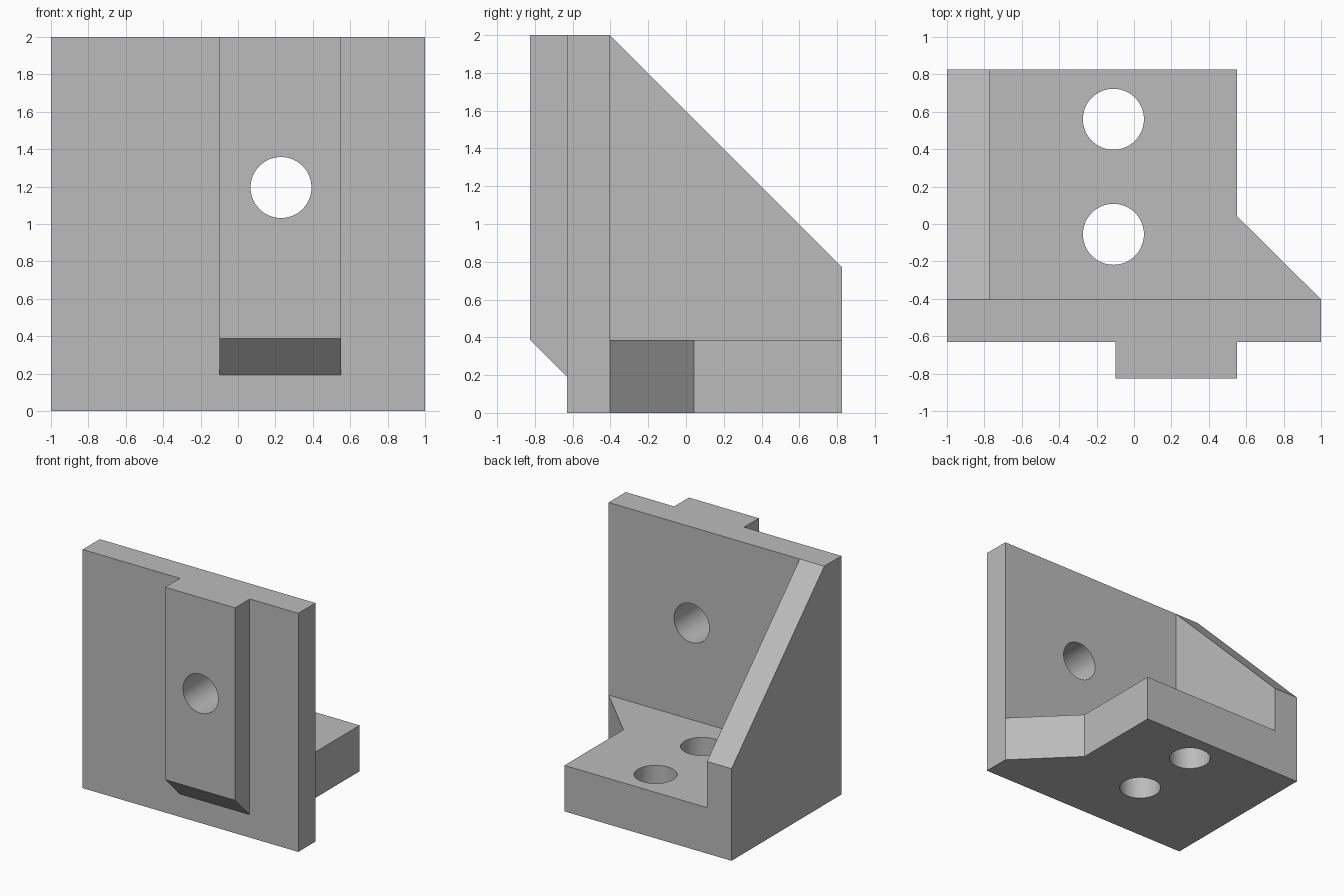
import bpy, bmesh
from mathutils import Vector

cube = bpy.data.objects.get("Cube")
if cube:
    bpy.data.objects.remove(cube, do_unlink=True)

grey = bpy.data.materials.new("plain grey")
grey.use_nodes = True
colour = (0.5, 0.5, 0.5, 1)
grey.diffuse_color = colour
grey.node_tree.nodes["Principled BSDF"].inputs["Base Color"].default_value = colour


def prism(name, profile, axis, start, end):
    """Extrude a 2D profile along x or z."""
    bm = bmesh.new()
    place = (lambda a, b: (start, a, b)) if axis == "x" else (lambda a, b: (a, b, start))
    face = bm.faces.new([bm.verts.new(place(a, b)) for a, b in profile])
    shift = Vector((end - start, 0, 0)) if axis == "x" else Vector((0, 0, end - start))
    ext = bmesh.ops.extrude_face_region(bm, geom=[face])
    moved = [g for g in ext["geom"] if isinstance(g, bmesh.types.BMVert)]
    bmesh.ops.translate(bm, verts=moved, vec=shift)
    bmesh.ops.recalc_face_normals(bm, faces=bm.faces)
    mesh = bpy.data.meshes.new(name)
    bm.to_mesh(mesh)
    bm.free()
    mesh.materials.append(grey)
    obj = bpy.data.objects.new(name, mesh)
    bpy.context.collection.objects.link(obj)
    return obj


def drill(name, location, rotation=(0, 0, 0)):
    bpy.ops.mesh.primitive_cylinder_add(vertices=64, radius=0.163, depth=1.0,
                                        location=location, rotation=rotation)
    obj = bpy.context.object
    obj.name = name
    obj.data.materials.append(grey)
    return obj


def combine(body, other, operation):
    mod = body.modifiers.new(other.name, "BOOLEAN")
    mod.object, mod.operation, mod.solver = other, operation, "EXACT"
    bpy.context.view_layer.objects.active = body
    bpy.ops.object.modifier_apply(modifier=mod.name)
    bpy.data.objects.remove(other, do_unlink=True)


# Upright plate
front, back, rear = -0.63, -0.403, 0.825
bracket = prism("angle_bracket", [(-1, front), (1, front), (1, back), (-1, back)], "z", 0, 2)

# Foot with its angled corner, side gusset and front key with a sloped lower end
foot = prism("foot", [(-1, -0.5), (0.9, -0.5), (1, back), (0.55, 0.043),
                      (0.55, rear), (-1, rear)], "z", 0, 0.385)
gusset = prism("gusset", [(-0.5, 0), (rear, 0), (rear, 0.772), (back, 2), (-0.5, 2)],
               "x", -1, -0.773)
key = prism("key", [(-0.825, 0.387), (front, 0.192), (-0.5, 0.192), (-0.5, 2), (-0.825, 2)],
            "x", -0.098, 0.55)
for part in (foot, gusset, key):
    combine(bracket, part, "UNION")

# Bolt holes
for y in (-0.055, 0.56):
    combine(bracket, drill("foot_hole", (-0.11, y, 0.2)), "DIFFERENCE")
combine(bracket, drill("plate_hole", (0.23, -0.6, 1.195), (1.570796, 0, 0)), "DIFFERENCE")

# Smooth holes, crisp edges
bpy.ops.object.select_all(action="DESELECT")
bracket.select_set(True)
bpy.context.view_layer.objects.active = bracket
bpy.ops.object.shade_smooth_by_angle(angle=0.5)
